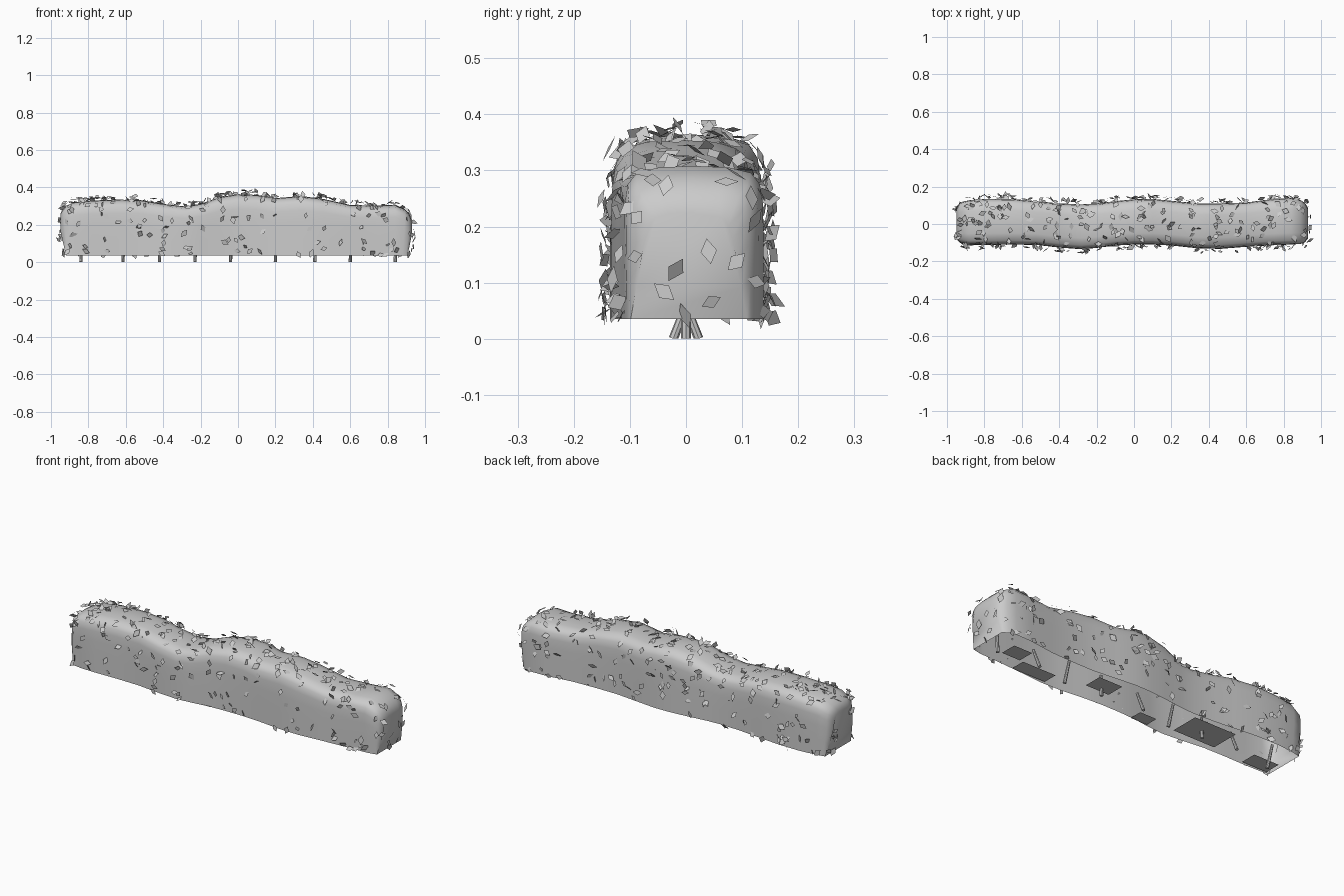
import bpy, bmesh, math, random
from mathutils import Vector

random.seed(7)
cube = bpy.data.objects.get("Cube")
if cube:
    bpy.data.objects.remove(cube, do_unlink=True)

grey = bpy.data.materials.new("plain_grey")
grey.use_nodes = True
colour = (0.6, 0.6, 0.6, 1)
grey.diffuse_color = colour
grey.node_tree.nodes["Principled BSDF"].inputs["Base Color"].default_value = colour


def add_object(name, bm):
    mesh = bpy.data.meshes.new(name)
    bm.to_mesh(mesh)
    bm.free()
    mesh.materials.append(grey)
    obj = bpy.data.objects.new(name, mesh)
    bpy.context.collection.objects.link(obj)
    return obj


BASE = 0.035

# Hedge body: cross-sections lofted along x (x, front y, back y, top z)
stations = [
    (-.95, -.06, .07, .26), (-.93, -.1, .115, .295), (-.88, -.112, .128, .32),
    (-.78, -.112, .135, .33), (-.65, -.11, .134, .335), (-.52, -.112, .122, .332),
    (-.4, -.126, .11, .312), (-.28, -.135, .105, .298), (-.2, -.128, .11, .312),
    (-.1, -.115, .122, .348), (0, -.11, .132, .364), (.1, -.11, .134, .36),
    (.2, -.115, .124, .343), (.34, -.13, .11, .354), (.46, -.133, .11, .338),
    (.6, -.122, .115, .306), (.75, -.113, .135, .303), (.84, -.11, .138, .308),
    (.89, -.108, .13, .285), (.915, -.095, .11, .26), (.93, -.065, .075, .225),
]
half = [(1, 0), (1, .3), (1, .58), (.99, .76), (.95, .88), (.82, .955), (.5, .99)]
profile = [(-u, v) for u, v in half] + [(0, 1)] + [(u, v) for u, v in reversed(half)]

bm = bmesh.new()
rings = []
for x, front, back, top in stations:
    mid, wide = (front + back) / 2, (back - front) / 2
    end = max(0, abs(x) - .85) / .1
    ring = []
    for u, v in profile:
        # The end walls lean inwards towards the ground
        lean = 1 - .032 * end * max(0, 1 - v / .6)
        # The end walls keep their width near the ground
        spread = wide + (.112 - wide) * (1 - v) * min(1, end)
        ring.append(bm.verts.new((x * lean, mid + u * spread, BASE + v * (top - BASE))))
    rings.append(ring)
for a, b in zip(rings, rings[1:]):
    for i in range(len(profile) - 1):
        bm.faces.new((a[i], b[i], b[i + 1], a[i + 1]))
bm.faces.new(rings[0])
bm.faces.new(rings[-1][::-1])
bmesh.ops.recalc_face_normals(bm, faces=bm.faces)
if sum(f.normal.z for f in bm.faces) < 0:
    bmesh.ops.reverse_faces(bm, faces=bm.faces)
bm.normal_update()

# Leaf positions scattered over the body, denser on top
triangles = []
for loops in bm.calc_loop_triangles():
    a, b, c = [l.vert.co.copy() for l in loops]
    normal = loops[0].face.normal.copy()
    area = (b - a).cross(c - a).length
    triangles.append((a, b, c, normal, area * (2 if normal.z > .4 else 1)))
spots = random.choices(triangles, weights=[t[4] for t in triangles], k=400)

hedge_body = add_object("hedge_body", bm)
bpy.ops.object.select_all(action='DESELECT')
bpy.context.view_layer.objects.active = hedge_body
hedge_body.select_set(True)
bpy.ops.object.shade_smooth_by_angle(angle=math.radians(60))

# Leaves: small tilted diamonds standing off the surface
bm = bmesh.new()
for a, b, c, normal, _ in spots:
    r, s = random.random(), random.random()
    if r + s > 1:
        r, s = 1 - r, 1 - s
    centre = a + (b - a) * r + (c - a) * s + normal * random.uniform(.003, .024)
    wobble = Vector([random.gauss(0, 1) for _ in range(3)])
    facing = (normal + wobble * .45).normalized()
    along = facing.cross(Vector([random.gauss(0, 1) for _ in range(3)])).normalized()
    across = facing.cross(along)
    size = random.uniform(.8, 1.15)
    along *= .022 * size
    across *= .014 * size
    bm.faces.new([bm.verts.new(centre + p) for p in (along, across, -along, -across)])
add_object("leaves", bm)

# Stems: thin leaning stalks rising inside the hollow body
bm = bmesh.new()
for i, x in enumerate((-.84, -.615, -.42, -.23, -.04, .2, .41, .6, .84)):
    side = (-1, 1, 0)[i % 3]
    foot = Vector((x, side * .022, 0))
    tip = Vector((x + .004, side * -.02, .11))
    axis = tip - foot
    made = bmesh.ops.create_cone(bm, cap_ends=True, segments=8, radius1=.009,
                                 radius2=.007, depth=axis.length)["verts"]
    turn = axis.to_track_quat('Z', 'Y')
    for v in made:
        v.co = turn @ v.co + (foot + tip) / 2
        v.co.z = max(v.co.z, 0)
add_object("stems", bm)

# Scattered flat patches closing parts of the underside
bm = bmesh.new()
for x0, x1, y0, y1 in ((.45, .65, -.12, -.04), (.67, .78, -.04, .05),
                       (.14, .28, -.02, .08), (-.18, -.08, -.12, -.05),
                       (-.56, -.31, -.08, .08), (-.9, -.75, -.1, -.01)):
    corners = ((x0, y0), (x0, y1), (x1, y1), (x1, y0))
    bm.faces.new([bm.verts.new((x, y, BASE + .002)) for x, y in corners])
add_object("underside_patches", bm)
